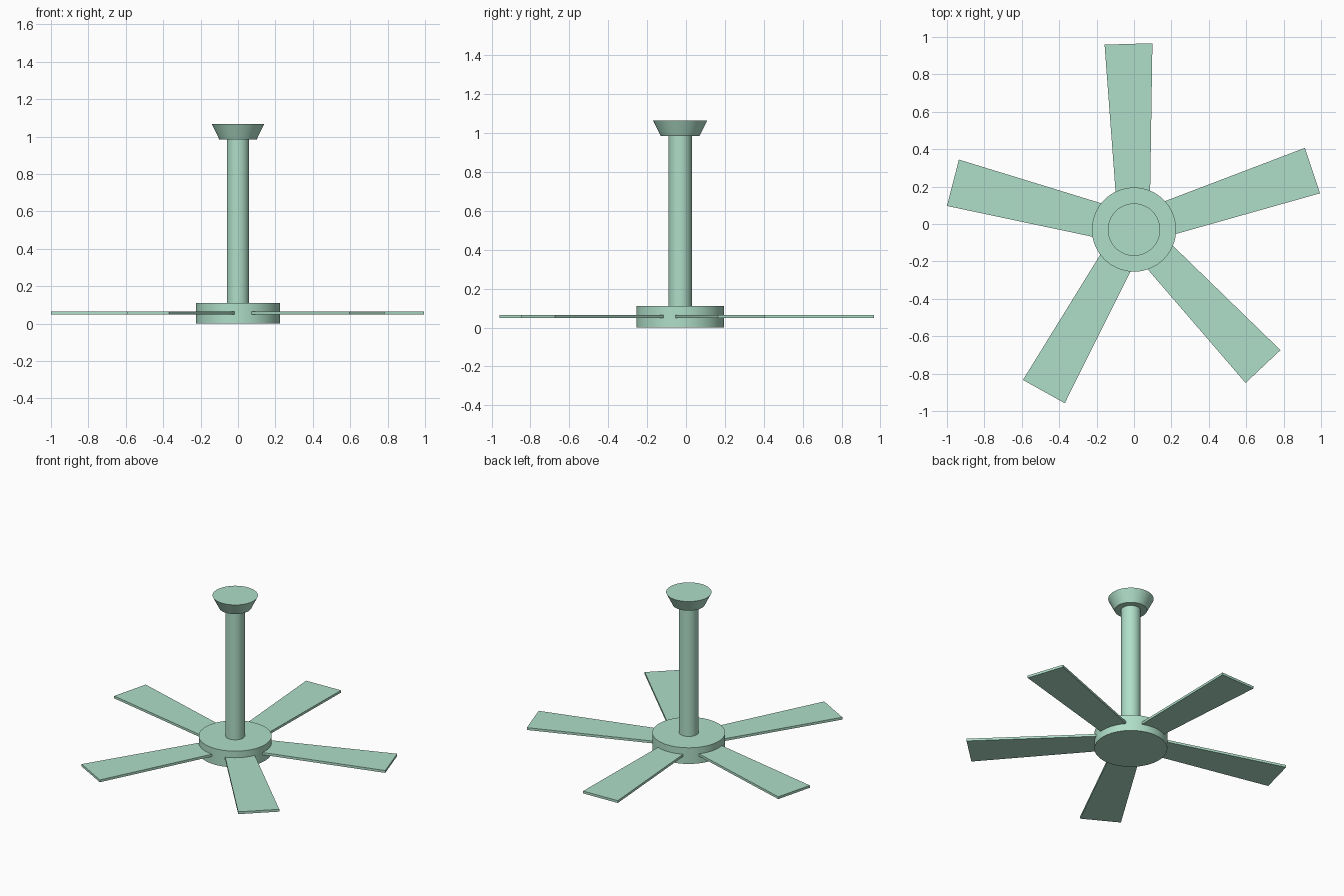
import bpy, bmesh, math
from mathutils import Matrix

if "Cube" in bpy.data.objects:
    bpy.data.objects.remove(bpy.data.objects["Cube"])

CENTER_Y = -0.03

mint = bpy.data.materials.new("mint_paint")
mint.diffuse_color = (0.43, 0.73, 0.58, 1)
mint.use_nodes = True
mint.node_tree.nodes["Principled BSDF"].inputs["Base Color"].default_value = mint.diffuse_color


def finish(name, bm):
    bmesh.ops.recalc_face_normals(bm, faces=bm.faces)
    mesh = bpy.data.meshes.new(name)
    bm.to_mesh(mesh)
    bm.free()
    obj = bpy.data.objects.new(name, mesh)
    bpy.context.collection.objects.link(obj)
    mesh.materials.append(mint)
    bpy.ops.object.select_all(action='DESELECT')
    obj.select_set(True)
    bpy.context.view_layer.objects.active = obj
    bpy.ops.object.shade_smooth_by_angle(angle=math.radians(35))
    return obj


def round_part(name, r_bottom, r_top, z0, z1):
    bm = bmesh.new()
    bmesh.ops.create_cone(bm, cap_ends=True, segments=64,
                          radius1=r_bottom, radius2=r_top, depth=z1 - z0,
                          matrix=Matrix.Translation((0, CENTER_Y, (z0 + z1) / 2)))
    return finish(name, bm)


def blade(name, angle, length):
    # Tapered flat board, wider at the tip, rooted inside the motor housing
    root, half_root, half_tip = 0.15, 0.09, 0.128
    z0, thickness = 0.049, 0.016
    bm = bmesh.new()
    outline = [(root, -half_root), (length, -half_tip),
               (length, half_tip), (root, half_root)]
    face = bm.faces.new([bm.verts.new((x, y, z0)) for x, y in outline])
    side = bmesh.ops.extrude_face_region(bm, geom=[face], use_keep_orig=True)
    top = [v for v in side["geom"] if isinstance(v, bmesh.types.BMVert)]
    bmesh.ops.translate(bm, verts=top, vec=(0, 0, thickness))
    place = (Matrix.Translation((0, CENTER_Y, 0))
             @ Matrix.Rotation(math.radians(angle), 4, 'Z'))
    bmesh.ops.transform(bm, matrix=place, verts=bm.verts)
    return finish(name, bm)


# Motor housing, down rod and flared ceiling mount
round_part("motor_housing", 0.225, 0.225, 0.0, 0.11)
round_part("down_rod", 0.06, 0.06, 0.10, 1.0)
round_part("ceiling_mount", 0.10, 0.14, 0.985, 1.066)

# Five blades, slightly unevenly spaced
blades = [(18.3, 1.005), (91.7, 0.993), (165.5, 1.0), (240.9, 0.991), (313.3, 1.006)]
for i, (angle, length) in enumerate(blades, 1):
    blade(f"blade_{i}", angle, length)
